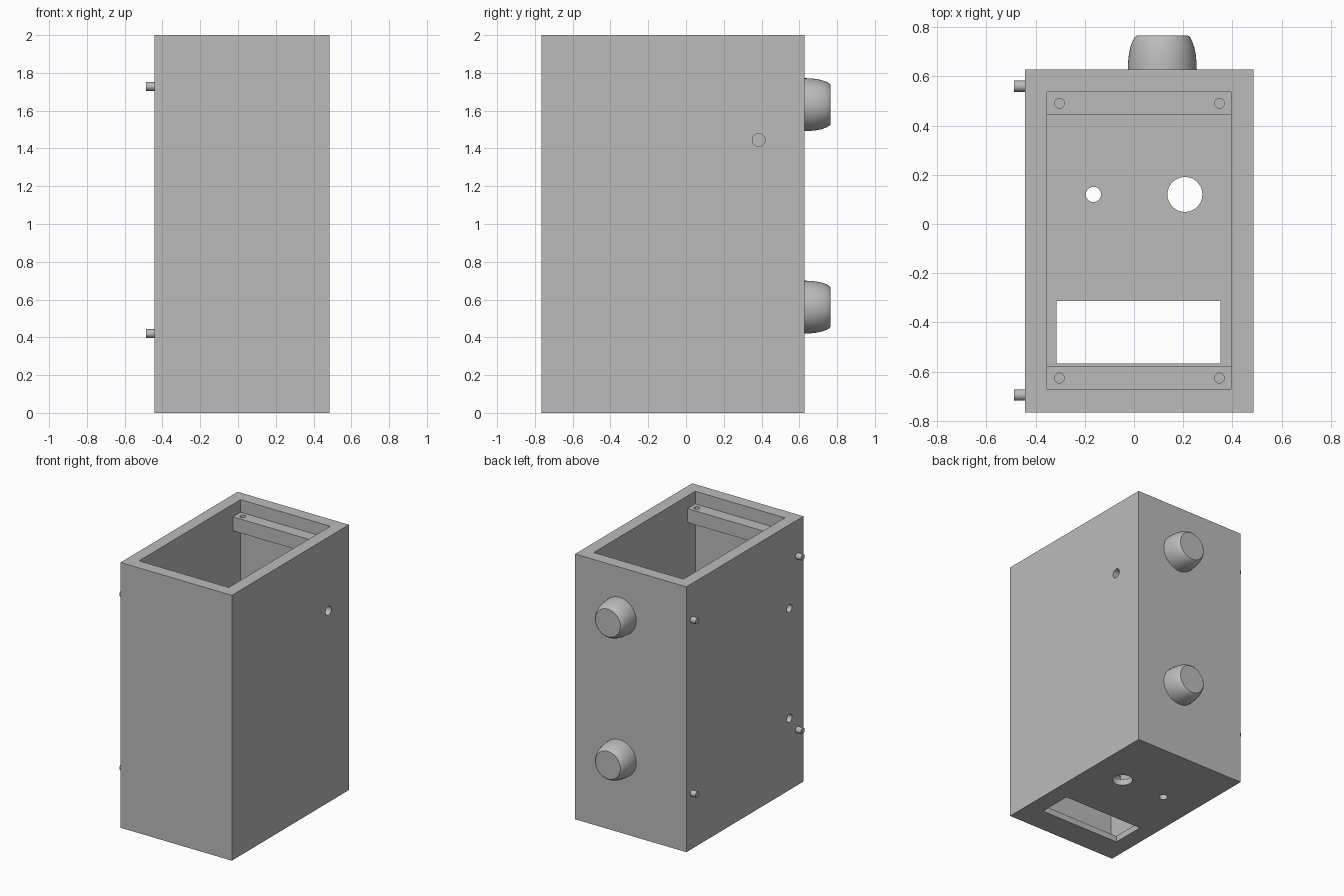
import bpy, bmesh, math
from mathutils import Matrix, Vector

if "Cube" in bpy.data.objects:
    bpy.data.objects.remove(bpy.data.objects["Cube"])

grey = bpy.data.materials.new("plain_grey")
grey.diffuse_color = (0.5, 0.5, 0.5, 1)
grey.use_nodes = True
grey.node_tree.nodes["Principled BSDF"].inputs["Base Color"].default_value = grey.diffuse_color


def make_object(name, bm):
    bmesh.ops.recalc_face_normals(bm, faces=bm.faces)
    mesh = bpy.data.meshes.new(name)
    bm.to_mesh(mesh)
    bm.free()
    mesh.materials.append(grey)
    ob = bpy.data.objects.new(name, mesh)
    bpy.context.collection.objects.link(ob)
    return ob


def box(name, lo, hi):
    lo, hi = Vector(lo), Vector(hi)
    bm = bmesh.new()
    bmesh.ops.create_cube(bm, size=1, matrix=Matrix.Translation((lo + hi) / 2)
                          @ Matrix.Diagonal((*(hi - lo), 1)))
    return make_object(name, bm)


def cylinder(name, centre, radius, depth, axis="Z"):
    rot = Matrix.Rotation(math.pi / 2, 4, "Y") if axis == "X" else Matrix()
    bm = bmesh.new()
    bmesh.ops.create_cone(bm, cap_ends=True, segments=32, radius1=radius, radius2=radius,
                          depth=depth, matrix=Matrix.Translation(centre) @ rot)
    return make_object(name, bm)


def cut(target, cutter):
    cutter.hide_render = True
    mod = target.modifiers.new("cut", "BOOLEAN")
    mod.operation, mod.solver, mod.object = "DIFFERENCE", "EXACT", cutter
    bpy.context.view_layer.objects.active = target
    bpy.ops.object.modifier_apply(modifier=mod.name)
    bpy.data.objects.remove(cutter)


def smooth(ob):
    bpy.ops.object.select_all(action="DESELECT")
    ob.select_set(True)
    bpy.context.view_layer.objects.active = ob
    bpy.ops.object.shade_smooth_by_angle(angle=math.radians(30))


# Open-topped case with a thin floor
FLOOR = 0.046
case = box("case", (-0.443, -0.766, 0), (0.485, 0.628, 2))
cut(case, box("cavity", (-0.354, -0.673, FLOOR), (0.394, 0.536, 2.2)))

# Floor openings: rectangular window, large hole, small hole
cut(case, box("floor_window", (-0.315, -0.567, -0.1), (0.352, -0.313, 0.2)))
cut(case, cylinder("large_hole", (0.207, 0.12, 0), 0.071, 0.3))
cut(case, cylinder("small_hole", (-0.165, 0.12, 0), 0.031, 0.3))

# Side wall holes: one on the right, two on the left
cut(case, cylinder("right_hole", (0.44, 0.385, 1.445), 0.034, 0.3, "X"))
for z in (0.54, 1.37):
    cut(case, cylinder("left_hole", (-0.4, -0.60, z), 0.03, 0.3, "X"))
smooth(case)

# Lid mounting bars inside the rim, each with two screw holes
for side, y0, y1, yh in (("back", 0.445, 0.536, 0.49), ("front", -0.673, -0.58, -0.626)):
    bar = box(side + "_mounting_bar", (-0.354, y0, 1.80), (0.394, y1, 1.905))
    for x in (-0.303, 0.347):
        cut(bar, cylinder("screw_hole", (x, yh, 1.85), 0.02, 0.3))
    smooth(bar)

# Small pegs on the left wall
for y in (-0.695, 0.56):
    for z in (0.42, 1.728):
        smooth(cylinder("peg", (-0.462, y, z), 0.023, 0.05, "X"))

# Rounded feet on the back wall, turned from a profile of (radius, height)
PROFILE = [(0, 0), (0.14, 0), (0.139, 0.03), (0.136, 0.06), (0.13, 0.09),
           (0.121, 0.115), (0.113, 0.13), (0.104, 0.138), (0, 0.138)]
for z in (0.56, 1.632):
    bm = bmesh.new()
    verts = [bm.verts.new((r, h, 0)) for r, h in PROFILE]
    edges = [bm.edges.new(pair) for pair in zip(verts, verts[1:])]
    bmesh.ops.spin(bm, geom=verts + edges, cent=(0, 0, 0), axis=(0, 1, 0),
                   angle=2 * math.pi, steps=48)
    bmesh.ops.remove_doubles(bm, verts=bm.verts, dist=0.0005)
    foot = make_object("foot", bm)
    foot.location = (0.115, 0.628, z)
    smooth(foot)
